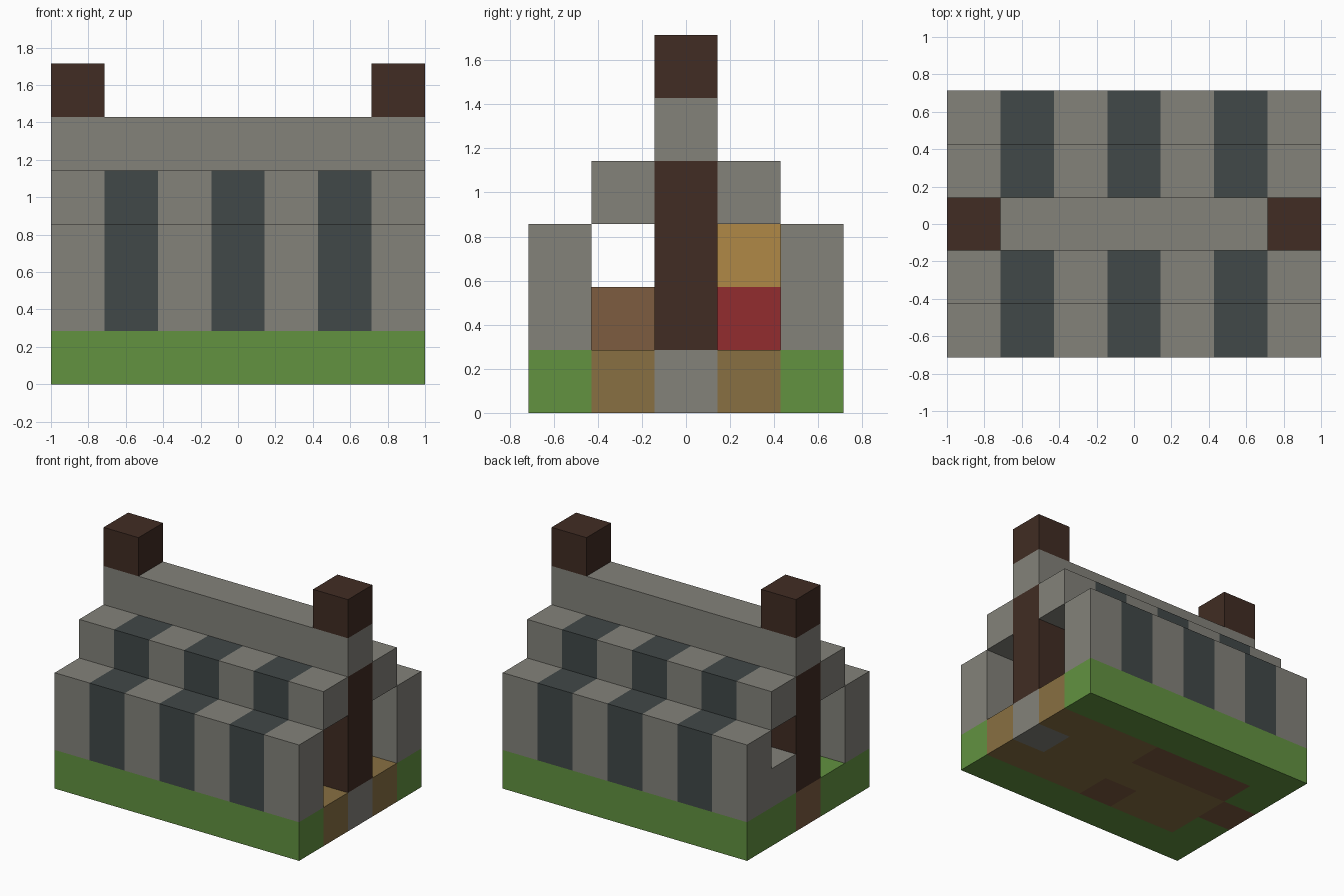
import bpy
import bmesh
from math import floor
from mathutils import Vector

cube = bpy.data.objects.get("Cube")
if cube:
    bpy.data.objects.remove(cube, do_unlink=True)

U = 2 / 7                          # edge of one building cell
ORIGIN = Vector((-1, -2.5 * U, 0))  # corner of the cell grid


def to_linear(c):
    c /= 255
    return c / 12.92 if c <= 0.04045 else ((c + 0.055) / 1.055) ** 2.4


def material(name, r, g, b):
    mat = bpy.data.materials.new(name)
    mat.use_nodes = True
    colour = [to_linear(c) for c in (r, g, b)] + [1]
    mat.diffuse_color = colour
    bsdf = mat.node_tree.nodes["Principled BSDF"]
    bsdf.inputs["Base Color"].default_value = colour
    bsdf.inputs["Roughness"].default_value = 0.9
    return mat


GRASS = material("grass_green", 98, 146, 64)
STONE = material("stone_grey", 131, 130, 122)
SLATE = material("dark_slate", 65, 72, 72)
TIMBER = material("dark_timber", 65, 44, 35)
FLOOR = material("floor_tan", 136, 112, 66)
EARTH = material("earth_brown", 125, 92, 64)
RED = material("red_cloth", 146, 44, 46)
GOLD = material("gold_wood", 176, 136, 70)


def block(name, lo, hi, mats, rule=None):
    """Box between two cell corners; rule(i, j) picks a material per cell."""
    lo, hi = Vector(lo), Vector(hi)
    bm = bmesh.new()
    bmesh.ops.create_cube(bm, size=1)
    for v in bm.verts:
        v.co = [lo[a] + (v.co[a] + 0.5) * (hi[a] - lo[a]) for a in range(3)]
    if rule:
        # cut along the cell lines, then colour the faces by cell
        for axis in (0, 1):
            normal = Vector((axis == 0, axis == 1, 0))
            for n in range(int(lo[axis]) + 1, int(hi[axis])):
                bmesh.ops.bisect_plane(bm, geom=bm.verts[:] + bm.edges[:] + bm.faces[:],
                                       plane_co=normal * n, plane_no=normal)
        bm.normal_update()
        for f in bm.faces:
            p = f.calc_center_median() - f.normal * 0.1
            f.material_index = mats.index(rule(floor(p.x), floor(p.y)))
    for v in bm.verts:
        v.co = ORIGIN + v.co * U
    mesh = bpy.data.meshes.new(name)
    bm.to_mesh(mesh)
    bm.free()
    for m in mats:
        mesh.materials.append(m)
    obj = bpy.data.objects.new(name, mesh)
    bpy.context.collection.objects.link(obj)
    return obj


def ground_rule(i, j):
    if j in (0, 4):
        return GRASS
    if i == 0:
        return EARTH if j == 2 else GRASS
    if (i, j) == (6, 2):
        return STONE
    if (i, j) == (3, 1) or (j == 3 and i <= 3):
        return EARTH
    return FLOOR


def stripes(i, j):
    return SLATE if i % 2 else STONE


# Ground slab with grass borders and an indoor floor
block("ground", (0, 0, 0), (7, 5, 1), [GRASS, STONE, FLOOR, EARTH], ground_rule)

# Striped walls and lower roof steps on both sides
for side, wall_j, roof_j in (("front", 0, 1), ("back", 4, 3)):
    block(side + "_wall", (0, wall_j, 1), (7, wall_j + 1, 3), [STONE, SLATE], stripes)
    block(side + "_roof_step", (0, roof_j, 3), (7, roof_j + 1, 4), [STONE, SLATE], stripes)

# Ridge beam, end posts and chimney caps
block("roof_ridge", (0, 2, 4), (7, 3, 5), [STONE])
for side, i in (("right", 0), ("left", 6)):
    block(side + "_post", (i, 2, 1), (i + 1, 3, 4), [TIMBER])
    block(side + "_ridge_cap", (i, 2, 5), (i + 1, 3, 6), [TIMBER])

# Furniture inside
block("low_end_wall", (0, 3, 1), (1, 4, 2), [STONE])
block("bench", (1, 3, 1), (4, 4, 2), [RED])
block("crate", (3, 3, 2), (4, 4, 3), [GOLD])
block("table", (3, 1, 1), (4, 2, 2), [EARTH])
